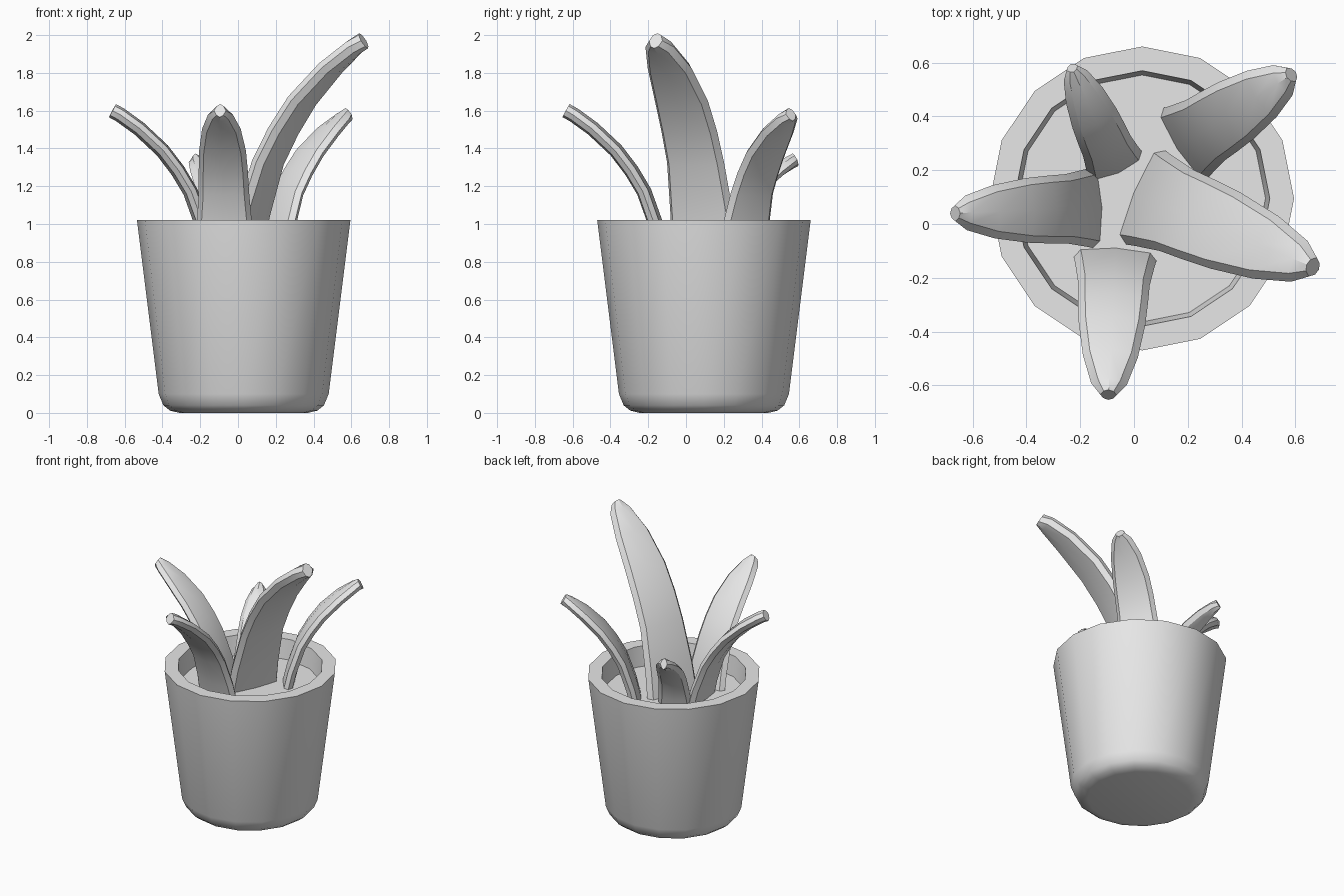
import bpy, bmesh, math
from mathutils import Vector

old = bpy.data.objects.get("Cube")
if old:
    bpy.data.objects.remove(old)

# One plain grey for everything
grey = bpy.data.materials.new("plain_grey")
grey.use_nodes = True
grey.diffuse_color = (0.8, 0.8, 0.8, 1)
grey.node_tree.nodes["Principled BSDF"].inputs["Base Color"].default_value = (0.8, 0.8, 0.8, 1)


def loft(name, rings, sharp=32):
    """Skin a list of closed rings and cap both ends."""
    bm = bmesh.new()
    loops = [[bm.verts.new(p) for p in ring] for ring in rings]
    n = len(loops[0])
    for a, b in zip(loops, loops[1:]):
        for i in range(n):
            j = (i + 1) % n
            bm.faces.new((a[i], a[j], b[j], b[i]))
    bm.faces.new(loops[0])
    bm.faces.new(loops[-1])
    bmesh.ops.recalc_face_normals(bm, faces=bm.faces)
    mesh = bpy.data.meshes.new(name)
    bm.to_mesh(mesh)
    bm.free()
    mesh.materials.append(grey)
    obj = bpy.data.objects.new(name, mesh)
    bpy.context.collection.objects.link(obj)
    bpy.ops.object.select_all(action="DESELECT")
    obj.select_set(True)
    bpy.context.view_layer.objects.active = obj
    bpy.ops.object.shade_smooth_by_angle(angle=math.radians(sharp))
    return obj


CENTRE = Vector((0.03, 0.095, 0))
SIDES = 16


def circle(radius, z):
    return [CENTRE + Vector((radius * math.cos(a), radius * math.sin(a), z))
            for a in (math.tau * i / SIDES for i in range(SIDES))]


# Pot: rounded foot, flared wall, thick rim and inner wall
pot_profile = [(0.34, 0), (0.39, 0.012), (0.425, 0.04), (0.45, 0.1),
               (0.565, 1.02), (0.475, 1.02), (0.45, 0.8)]
loft("pot", [circle(r, z) for r, z in pot_profile])

# Soil disc below the rim
loft("soil", [circle(0.453, 0.81), circle(0.459, 0.88)])

# Leaf outline: share of reach, share of height, share of half width
LEAF = [(0, 0, 1), (0.06, 0.17, 0.95), (0.19, 0.42, 0.86), (0.32, 0.57, 0.84),
        (0.48, 0.715, 0.8), (0.72, 0.87, 0.66), (0.92, 0.97, 0.43), (1, 1, 0.2)]


def leaf(name, base, tip, half_width, thickness):
    base, tip = Vector(base), Vector(tip)
    out = Vector((tip.x - base.x, tip.y - base.y, 0))
    rise = Vector((0, 0, tip.z - base.z))
    side = Vector((0, 0, 1)).cross(out).normalized()
    path = [base + out * r + rise * h for r, h, _ in LEAF]
    rings = []
    for i, p in enumerate(path):
        along = (path[min(i + 1, len(path) - 1)] - path[max(i - 1, 0)]).normalized()
        up = along.cross(side)
        w, t = half_width * LEAF[i][2], thickness / 2
        edge = max(w - 0.025, w * 0.6)
        # Slightly ridged faces with a pointed bevel on each edge
        section = [(-w, 0), (-edge, t), (0, t + 0.012), (edge, t),
                   (w, 0), (edge, -t), (0, -t - 0.012), (-edge, -t)]
        rings.append([p + side * s + up * u for s, u in section])
    return loft(name, rings)


# Five leaves curving outwards
leaf("tall_leaf", (0.04, 0.1, 0.86), (0.665, -0.16, 1.97), 0.19, 0.07)
leaf("front_leaf", (-0.07, -0.125, 0.86), (-0.095, -0.635, 1.6), 0.155, 0.055)
leaf("right_leaf", (-0.155, 0.06, 0.86), (-0.665, 0.04, 1.6), 0.15, 0.055)
leaf("back_left_leaf", (0.19, 0.3, 0.86), (0.585, 0.555, 1.58), 0.155, 0.055)
leaf("back_right_leaf", (-0.07, 0.22, 0.86), (-0.23, 0.58, 1.34), 0.112, 0.05)
